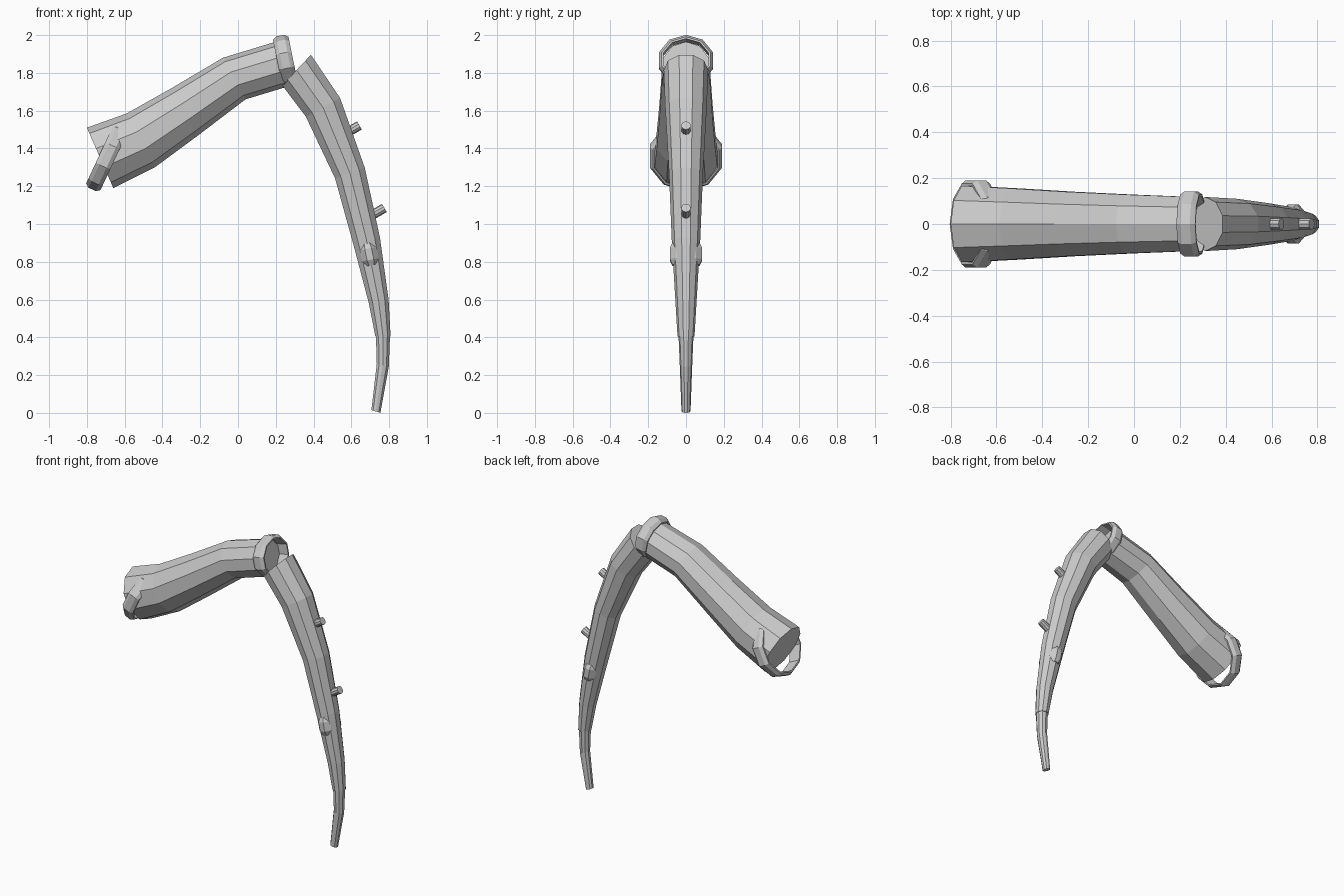
import bpy, bmesh, math
from mathutils import Vector

cube = bpy.data.objects.get("Cube")
if cube:
    bpy.data.objects.remove(cube, do_unlink=True)

grey = bpy.data.materials.new("plain grey")
grey.use_nodes = True
colour = (0.6, 0.6, 0.6, 1)
grey.diffuse_color = colour
grey.node_tree.nodes["Principled BSDF"].inputs["Base Color"].default_value = colour

SIDES = 10
Y = Vector((0, 1, 0))


def finish(name, bm):
    bmesh.ops.recalc_face_normals(bm, faces=bm.faces)
    mesh = bpy.data.meshes.new(name)
    bm.to_mesh(mesh)
    bm.free()
    mesh.materials.append(grey)
    obj = bpy.data.objects.new(name, mesh)
    bpy.context.collection.objects.link(obj)
    return obj


def loop(bm, centre, up, r_up, r_y, turn=0, sides=SIDES):
    """Ring of vertices in the plane of 'up' and the y axis."""
    verts = []
    for i in range(sides):
        a = math.tau * (i + turn) / sides
        verts.append(bm.verts.new(centre + up * (r_up * math.cos(a)) + Y * (r_y * math.sin(a))))
    return verts


def bridge(bm, a, b):
    for i in range(len(a)):
        j = (i + 1) % len(a)
        bm.faces.new((a[i], a[j], b[j], b[i]))


def limb(name, sections, turn=0, sides=SIDES):
    """Capped tube; each section is two outline points (x, z) and a half width."""
    bm = bmesh.new()
    loops = []
    for (x0, z0), (x1, z1), width in sections:
        p, q = Vector((x0, 0, z0)), Vector((x1, 0, z1))
        up = (q - p).normalized()
        loops.append(loop(bm, (p + q) / 2, up, (q - p).length / 2, width, turn, sides))
    for a, b in zip(loops, loops[1:]):
        bridge(bm, a, b)
    bm.faces.new(loops[0])
    bm.faces.new(loops[-1])
    return finish(name, bm)


def collar(name, centre, up, r_up, r_y, half, wall):
    """Band with bevelled outer edges and an open middle."""
    bm = bmesh.new()
    c = Vector((centre[0], 0, centre[1]))
    up = Vector((up[0], 0, up[1])).normalized()
    axis = Y.cross(up)
    profile = [(wall, -half), (wall * 0.6, -half), (0, -half * 0.5),
               (0, half * 0.5), (wall * 0.6, half), (wall, half)]
    loops = [loop(bm, c + axis * s, up, r_up - d, r_y - d) for d, s in profile]
    for a, b in zip(loops, loops[1:] + loops[:1]):
        bridge(bm, a, b)
    return finish(name, bm)


def peg(name, x, z):
    """Short stud pointing outwards and up."""
    out = Vector((0.85, 0, 0.5)).normalized()
    up = Y.cross(out)
    bm = bmesh.new()
    base = Vector((x, 0, z))
    a = loop(bm, base - out * 0.1, up, 0.025, 0.025)
    b = loop(bm, base, up, 0.025, 0.025)
    bridge(bm, a, b)
    bm.faces.new(a)
    bm.faces.new(b)
    return finish(name, bm)


# Thick upper segment, from hip to knee
limb("upper_leg", [
    ((-0.66, 1.19), (-0.80, 1.51), 0.175),
    ((-0.44, 1.30), (-0.59, 1.585), 0.163),
    ((-0.21, 1.47), (-0.35, 1.72), 0.148),
    ((0.04, 1.66), (-0.08, 1.88), 0.135),
    ((0.255, 1.725), (0.20, 1.965), 0.125)])

# Long tapering lower segment
limb("lower_leg", [
    ((0.23, 1.73), (0.39, 1.90), 0.118),
    ((0.355, 1.565), (0.545, 1.67), 0.11),
    ((0.51, 1.24), (0.675, 1.30), 0.09),
    ((0.61, 0.88), (0.755, 0.93), 0.075),
    ((0.69, 0.58), (0.80, 0.60), 0.056),
    ((0.725, 0.405), (0.81, 0.405), 0.045)], turn=0.5)

# Slim foot tip
limb("foot_tip", [
    ((0.728, 0.42), (0.807, 0.42), 0.04),
    ((0.733, 0.26), (0.80, 0.245), 0.033),
    ((0.705, 0.015), (0.755, 0.0), 0.024)], turn=0.5)

# Joint collars
collar("hip_collar", (-0.69, 1.36), (0.42, 0.9), 0.195, 0.2, 0.042, 0.025)
collar("knee_collar", (0.25, 1.865), (-0.2, 0.98), 0.135, 0.15, 0.042, 0.025)
collar("shin_collar", (0.695, 0.84), (0.97, 0.2), 0.058, 0.09, 0.06, 0.025)

# Outer studs
peg("upper_stud", 0.643, 1.522)
peg("lower_stud", 0.775, 1.085)
